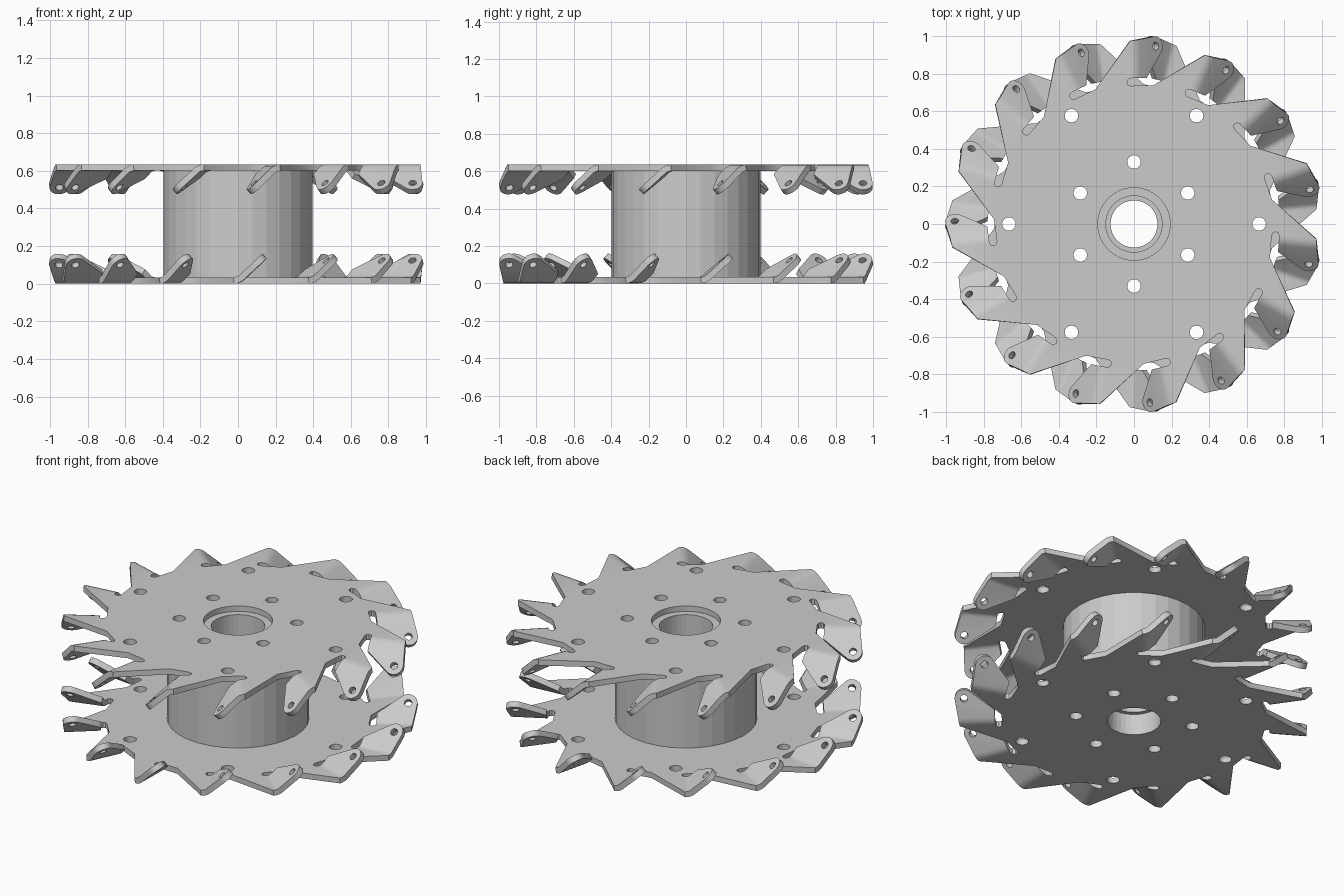
import bpy, bmesh
from math import sin, cos, pi, radians
from mathutils import Matrix, Vector

if "Cube" in bpy.data.objects:
    bpy.data.objects.remove(bpy.data.objects["Cube"])

N = 15                      # teeth per plate
T = 0.034                   # sheet thickness
H = 0.635                   # total height
BEND_R, BEND = 0.06, radians(43)
ARC = BEND_R * BEND


def circle(cx, cy, r, n):
    return [(cx + r * cos(2 * pi * i / n), cy + r * sin(2 * pi * i / n)) for i in range(n)]


def filled(loops):
    """Flat bmesh face region from an outline and its holes."""
    bm = bmesh.new()
    for loop in loops:
        vs = [bm.verts.new((x, y, 0)) for x, y in loop]
        for a, b in zip(vs, vs[1:] + vs[:1]):
            bm.edges.new((a, b))
    bmesh.ops.triangle_fill(bm, edges=bm.edges[:], use_beauty=True, normal=(0, 0, 1))
    bm.normal_update()
    for f in bm.faces:
        if f.normal.z < 0:
            f.normal_flip()
    return bm


def bend(v):
    """Roll a flat point down around the radial fold line."""
    s = -v.co.y
    a = min(s / BEND_R, BEND)
    rest = max(0, s - ARC)
    v.co.y = -(BEND_R * sin(a) + rest * cos(a))
    v.co.z = -(BEND_R * (1 - cos(a)) + rest * sin(a))


def bolt_centres(radius, start):
    return [(radius * cos(radians(start + 60 * k)), radius * sin(radians(start + 60 * k)))
            for k in range(6)]


def add_object(name, bm):
    me = bpy.data.meshes.new(name)
    bm.to_mesh(me)
    bm.free()
    ob = bpy.data.objects.new(name, me)
    bpy.context.collection.objects.link(ob)
    bpy.ops.object.select_all(action='DESELECT')
    ob.select_set(True)
    bpy.context.view_layer.objects.active = ob
    return ob


def toothed_plate(name, bore):
    # flat core: saw-tooth outline with a relief slot under every fold
    notch = [(0.974, 0), (0.775, 0), (0.769, 0.014), (0.755, 0.02),
             (0.741, 0.014), (0.735, 0), (0.735, -0.12)]
    turns = [radians(19.3) - 2 * pi * k / N for k in range(N)]
    outline = [(x * cos(t) - y * sin(t), x * sin(t) + y * cos(t)) for t in turns for x, y in notch]
    holes = [circle(0, 0, bore, 32)]
    for c in bolt_centres(0.33, 30) + bolt_centres(0.665, 0):
        holes.append(circle(*c, 0.036, 16))
    bm = filled([outline] + holes)

    # one tab with rounded, drilled end
    cu, cs, r = 0.943, 0.16, 0.052
    tab = [(0.974, 0)]
    for i in range(9):
        t = radians(-7.6 + (129.2 + 7.6) * i / 8)
        tab.append((cu + r * cos(t), -(cs + r * sin(t))))
    tab += [(0.775, -0.09), (0.775, 0)]
    tb = filled([tab, circle(cu, -cs, 0.021, 12)])
    for k in (1, 2, 3):
        bmesh.ops.bisect_plane(tb, geom=tb.verts[:] + tb.edges[:] + tb.faces[:],
                               plane_co=(0, -ARC * k / 3, 0), plane_no=(0, 1, 0))
    for v in tb.verts:
        bend(v)
    tab_mesh = bpy.data.meshes.new("tab")
    tb.to_mesh(tab_mesh)
    tb.free()

    # tabs around the rim, welded along the folds
    for t in turns:
        tab_mesh.transform(Matrix.Rotation(t, 4, 'Z'))
        bm.from_mesh(tab_mesh)
        tab_mesh.transform(Matrix.Rotation(-t, 4, 'Z'))
    bpy.data.meshes.remove(tab_mesh)
    bmesh.ops.remove_doubles(bm, verts=bm.verts[:], dist=0.0005)

    ob = add_object(name, bm)
    mod = ob.modifiers.new("thickness", 'SOLIDIFY')
    mod.thickness = T
    mod.offset = 0
    bpy.ops.object.modifier_apply(modifier=mod.name)
    bpy.ops.object.shade_smooth_by_angle(angle=radians(35))
    return ob


# top and bottom plates: the bottom one is turned over
top = toothed_plate("top_plate", 0.193)
top.location.z = H - T / 2
bottom = toothed_plate("bottom_plate", 0.15)
bottom.rotation_euler.x = pi
bottom.location.z = T / 2

# hub: lathed section with an inner shoulder
section = [(0.397, T), (0.397, H - T), (0.15, H - T), (0.15, 0.3),
           (0.125, 0.3), (0.125, 0.13), (0.15, 0.13), (0.15, T)]
bm = bmesh.new()
S = 32
rings = [[bm.verts.new((r * cos(2 * pi * i / S), r * sin(2 * pi * i / S), z)) for r, z in section]
         for i in range(S)]
for i in range(S):
    a, b = rings[i], rings[(i + 1) % S]
    for j in range(len(section)):
        k = (j + 1) % len(section)
        bm.faces.new((a[j], b[j], b[k], a[k]))
bmesh.ops.recalc_face_normals(bm, faces=bm.faces[:])
hub = add_object("hub", bm)

# bolt holes through the hub
bm = bmesh.new()
for x, y in bolt_centres(0.33, 30):
    bmesh.ops.create_cone(bm, cap_ends=True, segments=16, radius1=0.036, radius2=0.036, depth=1,
                          matrix=Matrix.Translation(Vector((x, y, H / 2))))
cutter = add_object("hub_hole_cutter", bm)
cutter.hide_render = True
bpy.context.view_layer.objects.active = hub
mod = hub.modifiers.new("bolt_holes", 'BOOLEAN')
mod.operation = 'DIFFERENCE'
mod.solver = 'EXACT'
mod.object = cutter
bpy.ops.object.modifier_apply(modifier=mod.name)
bpy.data.objects.remove(cutter)
